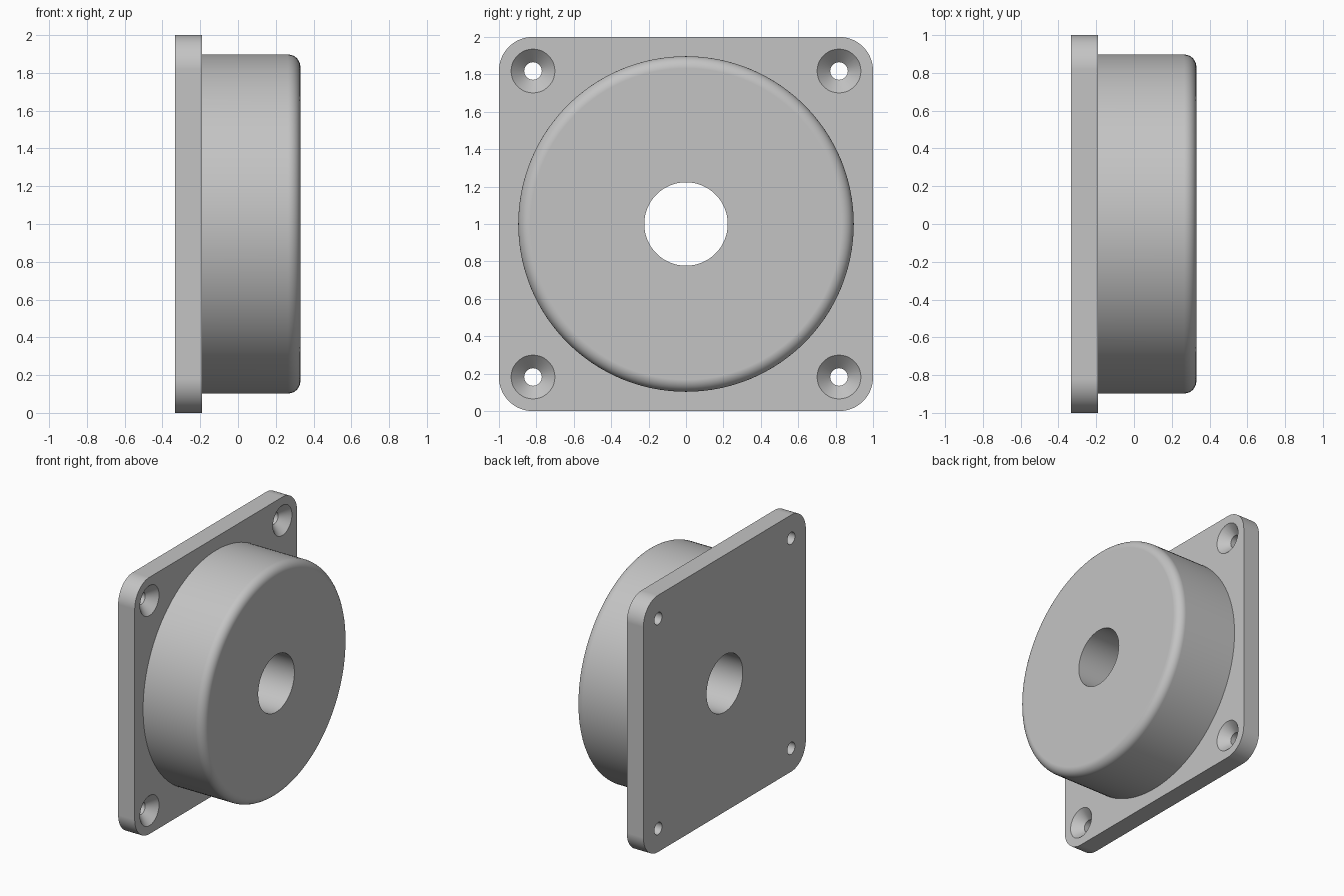
import bpy, bmesh, math
from mathutils import Matrix, Vector

cube = bpy.data.objects.get("Cube")
if cube:
    bpy.data.objects.remove(cube, do_unlink=True)

# Main dimensions; the part's axis runs along x at height z = 1
BACK, FLANGE, FRONT = -0.333, -0.19, 0.33
BOSS_R, BORE_R, FILLET = 0.897, 0.223, 0.065
CORNER_R, HOLE_OFFSET = 0.18, 0.818
HOLE_R, SINK_R, SINK_DEPTH = 0.047, 0.117, 0.07

grey = bpy.data.materials.new("light grey metal")
grey.use_nodes = True
colour = (0.55, 0.55, 0.55, 1)
grey.diffuse_color = colour
grey.node_tree.nodes["Principled BSDF"].inputs["Base Color"].default_value = colour


def make_object(name, bm):
    bmesh.ops.recalc_face_normals(bm, faces=bm.faces)
    mesh = bpy.data.meshes.new(name)
    bm.to_mesh(mesh)
    bm.free()
    mesh.materials.append(grey)
    obj = bpy.data.objects.new(name, mesh)
    bpy.context.collection.objects.link(obj)
    return obj


def turned(name, profile, y=0, z=1, segments=128):
    """Solid turned around the x direction from (x, radius) points."""
    bm = bmesh.new()
    rings = []
    for x, r in profile:
        angles = [math.tau * i / segments for i in range(segments)]
        rings.append([bm.verts.new((x, y + r * math.cos(a), z + r * math.sin(a)))
                      for a in angles])
    for a, b in zip(rings, rings[1:]):
        for i in range(segments):
            j = (i + 1) % segments
            bm.faces.new((a[i], a[j], b[j], b[i]))
    bm.faces.new(rings[0])
    bm.faces.new(rings[-1])
    return make_object(name, bm)


def boolean(obj, other, operation):
    mod = obj.modifiers.new(other.name, "BOOLEAN")
    mod.operation, mod.solver, mod.object = operation, "EXACT", other


# Square flange with rounded corners
bm = bmesh.new()
size = Matrix.Diagonal((FLANGE - BACK, 2, 2, 1))
bmesh.ops.create_cube(bm, size=1, matrix=Matrix.Translation(((BACK + FLANGE) / 2, 0, 1)) @ size)
corners = [e for e in bm.edges
           if abs((e.verts[0].co - e.verts[1].co).normalized().dot(Vector((1, 0, 0)))) > 0.9]
bmesh.ops.bevel(bm, geom=corners, offset=CORNER_R, segments=16, profile=0.5, affect="EDGES")
body = make_object("flanged_housing", bm)

# Round boss with a filleted front rim
arc = [math.pi / 2 * i / 12 for i in range(13)]
rim = [(FRONT - FILLET + FILLET * math.sin(a), BOSS_R - FILLET + FILLET * math.cos(a)) for a in arc]
boss = turned("boss", [((BACK + FLANGE) / 2, BOSS_R)] + rim)
boolean(body, boss, "UNION")

# Central bore and four countersunk screw holes
helpers = [boss, turned("bore_cutter", [(BACK - 0.1, BORE_R), (FRONT + 0.1, BORE_R)], segments=96)]
extra = 0.02
slope = (SINK_R - HOLE_R) / SINK_DEPTH
for y in (-HOLE_OFFSET, HOLE_OFFSET):
    for z in (1 - HOLE_OFFSET, 1 + HOLE_OFFSET):
        helpers.append(turned("screw_hole_cutter", [
            (BACK - 0.1, HOLE_R), (FLANGE - SINK_DEPTH, HOLE_R),
            (FLANGE + extra, SINK_R + extra * slope)], y, z, 48))
for cutter in helpers[1:]:
    boolean(body, cutter, "DIFFERENCE")

# Apply the cuts, remove the helpers and shade
for o in bpy.context.selected_objects:
    o.select_set(False)
bpy.context.view_layer.objects.active = body
body.select_set(True)
for mod in list(body.modifiers):
    bpy.ops.object.modifier_apply(modifier=mod.name)
for helper in helpers:
    bpy.data.objects.remove(helper, do_unlink=True)
bpy.ops.object.shade_smooth_by_angle(angle=math.radians(30))
weighted = body.modifiers.new("flat_face_normals", "WEIGHTED_NORMAL")
weighted.keep_sharp = True
